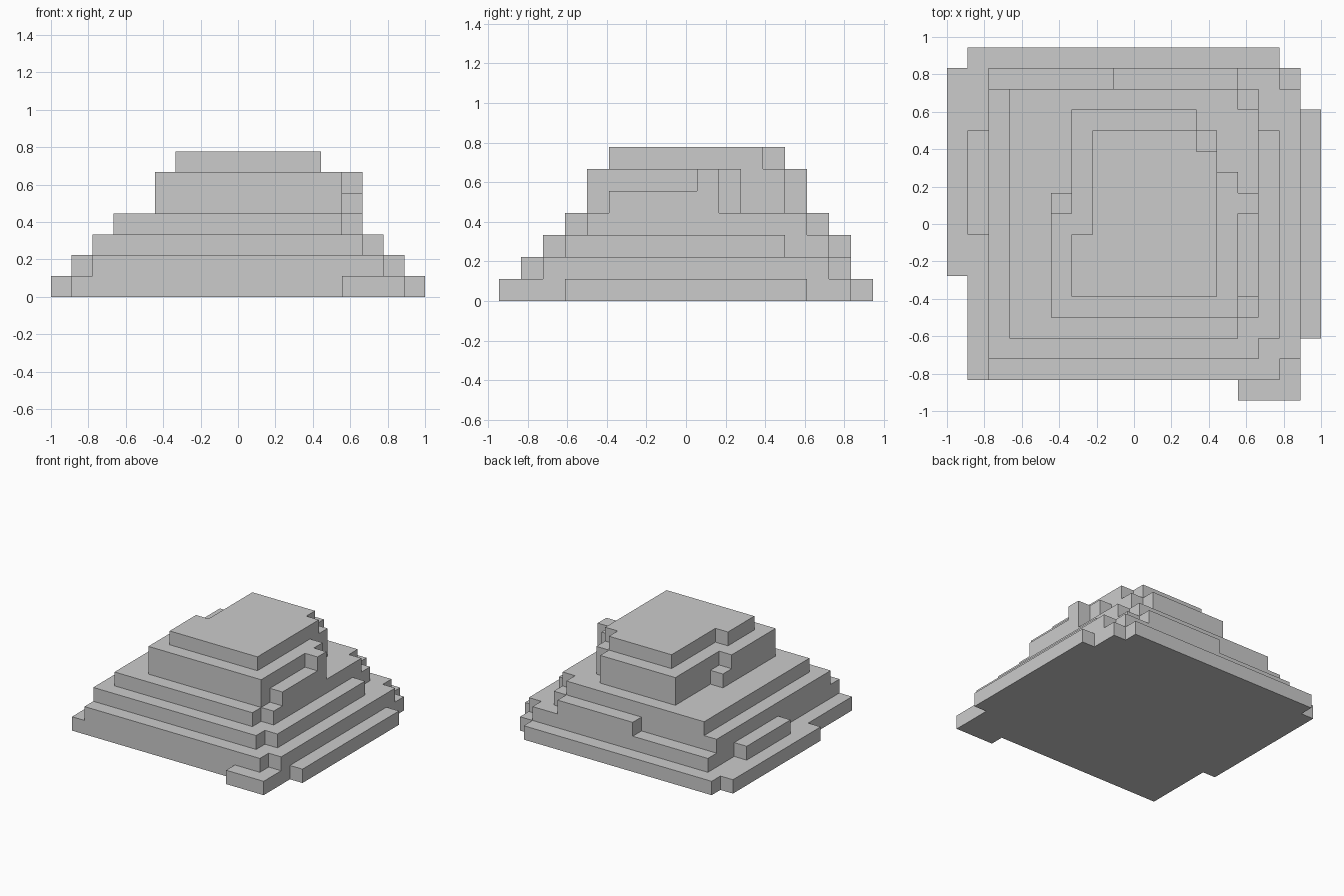
import bpy
import bmesh
from mathutils import Vector

if "Cube" in bpy.data.objects:
    bpy.data.objects.remove(bpy.data.objects["Cube"])

U = 1 / 9          # edge length of one block
HALF_DEPTH = 8.5   # half the depth in blocks

# Each tier: rectangles (x0, x1, y0, y1) in blocks, y counted from the front edge
TIERS = [
    ("base_tier", [(-9, -8, 6, 16), (-8, 7, 1, 17), (5, 8, 0, 16), (8, 9, 3, 14)]),
    ("second_tier", [(-8, -7, 8, 13), (-7, 7, 1, 16), (7, 8, 2, 15)]),
    ("third_tier", [(-7, 6, 2, 15), (-1, 5, 15, 16), (6, 7, 3, 13)]),
    ("fourth_tier", [(-6, 5, 3, 15), (5, 6, 4, 14)]),
    ("lower_block", [(-4, -3, 4, 10), (-3, 3, 4, 14), (3, 4, 4, 13),
                     (4, 5, 4, 11), (5, 6, 5, 10)]),
    ("upper_block", [(-4, -3, 4, 9), (-3, 3, 4, 14), (3, 4, 4, 13),
                     (4, 5, 4, 11), (5, 6, 9, 10)]),
    ("top_slab", [(-3, -2, 5, 8), (-2, 3, 5, 13), (3, 4, 5, 12)]),
]

# Blocks filled by every tier
filled = {(x, y, z)
          for z, (_, rects) in enumerate(TIERS)
          for x0, x1, y0, y1 in rects
          for x in range(x0, x1)
          for y in range(y0, y1)}


def block_face(bm, cell, axis, side):
    """Add one outward-facing square of a block."""
    a, b = (axis + 1) % 3, (axis + 2) % 3
    corners = [(0, 0), (1, 0), (1, 1), (0, 1)]
    if side < 0:
        corners.reverse()
    verts = []
    for ca, cb in corners:
        p = Vector(cell)
        p[axis] += side > 0
        p[a] += ca
        p[b] += cb
        verts.append(bm.verts.new((p.x * U, (p.y - HALF_DEPTH) * U, p.z * U)))
    bm.faces.new(verts)


def build_tier(name, level):
    """Skin the exposed sides of one tier and merge flat areas."""
    bm = bmesh.new()
    for cell in sorted(c for c in filled if c[2] == level):
        for axis in range(3):
            for side in (-1, 1):
                neighbour = list(cell)
                neighbour[axis] += side
                if tuple(neighbour) not in filled:
                    block_face(bm, cell, axis, side)
    bmesh.ops.remove_doubles(bm, verts=bm.verts[:], dist=1e-4)
    bmesh.ops.dissolve_limit(bm, angle_limit=0.02, verts=bm.verts[:], edges=bm.edges[:])
    mesh = bpy.data.meshes.new(name)
    bm.to_mesh(mesh)
    bm.free()
    bpy.context.collection.objects.link(bpy.data.objects.new(name, mesh))


for level, (name, _) in enumerate(TIERS):
    build_tier(name, level)
